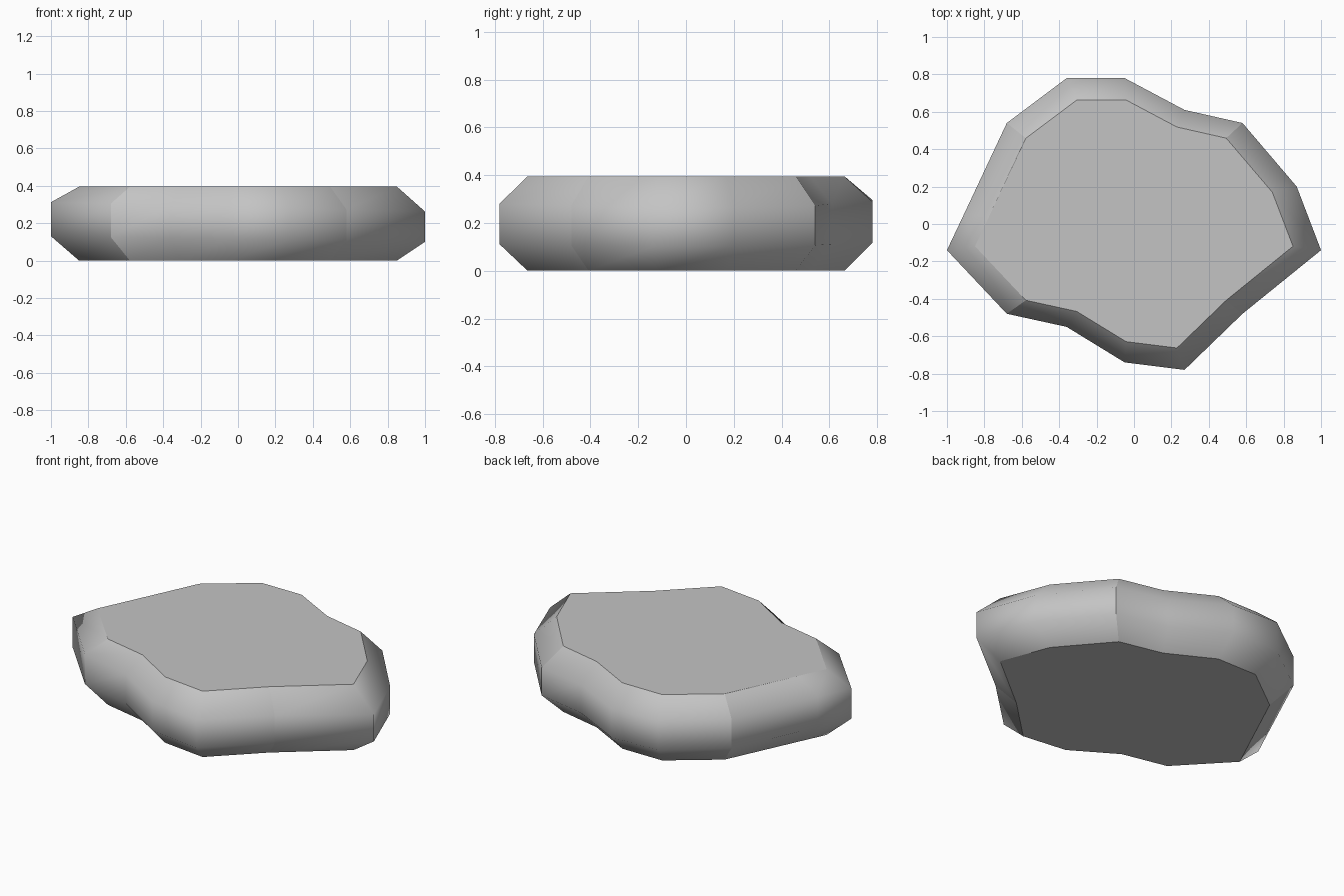
import bpy
import bmesh

cube = bpy.data.objects.get("Cube")
if cube:
    bpy.data.objects.remove(cube, do_unlink=True)

# One plain stone colour
stone = bpy.data.materials.new("stone grey")
stone.use_nodes = True
colour = (0.55, 0.55, 0.55, 1)
stone.diffuse_color = colour
stone.node_tree.nodes["Principled BSDF"].inputs["Base Color"].default_value = colour

# Widest outline of the slab, counter-clockwise from the left tip
OUTLINE = [(-1, -.14), (-.68, -.48), (-.36, -.55), (-.05, -.74), (.27, -.78),
           (.58, -.48), (1, -.14), (.87, .2), (.58, .54), (.27, .61),
           (-.05, .78), (-.36, .78), (-.68, .54), (-.91, .05)]
CREASED = {1, 5, 8, 12}   # corners with a hard vertical crease
INSET = .85
HEIGHT = .395

bm = bmesh.new()


def ring(scale, base, tilt):
    """Scaled outline whose height falls slightly toward +x."""
    return [bm.verts.new((x * scale, y * scale, base - tilt * x)) for x, y in OUTLINE]


# Bottom edge, lower and upper belt, top edge
rings = [ring(INSET, 0, 0), ring(1, .115, .015),
         ring(1, .287, .025), ring(INSET, HEIGHT, 0)]
count = len(OUTLINE)

# Rounded sides
for low, high in zip(rings, rings[1:]):
    for i in range(count):
        j = (i + 1) % count
        bm.faces.new((low[i], low[j], high[j], high[i])).smooth = True
    for i in CREASED:
        bm.edges.get((low[i], high[i])).smooth = False

# Flat top and bottom with hard rims
for cap in (rings[-1], rings[0][::-1]):
    face = bm.faces.new(cap)
    face.smooth = True
    for edge in face.edges:
        edge.smooth = False

mesh = bpy.data.meshes.new("flat_stone")
bm.to_mesh(mesh)
bm.free()
mesh.materials.append(stone)
bpy.context.collection.objects.link(bpy.data.objects.new("flat_stone", mesh))
